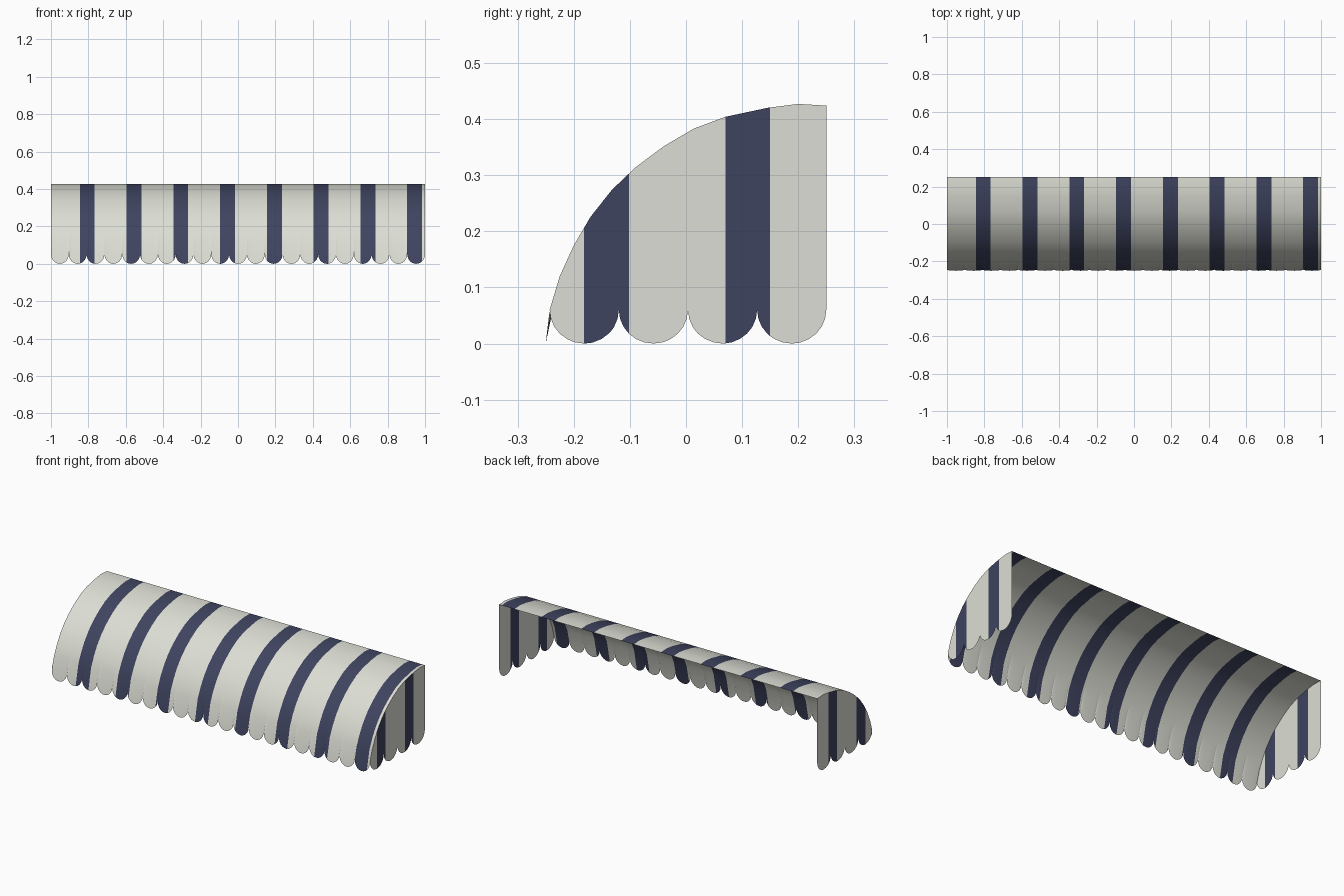
import bpy, bmesh, math

if "Cube" in bpy.data.objects:
    bpy.data.objects.remove(bpy.data.objects["Cube"])

def material(name, col):
    m = bpy.data.materials.new(name)
    m.diffuse_color = (*col, 1)
    m.use_nodes = True
    m.node_tree.nodes["Principled BSDF"].inputs["Base Color"].default_value = m.diffuse_color
    return m

CREAM = material("cream canvas", (0.72, 0.73, 0.66))
NAVY = material("navy stripe", (0.049, 0.057, 0.115))

# side profile of the canopy (y, z), from wall to front lip
PROFILE = [(0.25, 0.424), (0.20, 0.427), (0.145, 0.42), (0.07, 0.404), (0.014, 0.383),
           (-0.039, 0.352), (-0.09, 0.314), (-0.132, 0.274), (-0.17, 0.226),
           (-0.20, 0.175), (-0.225, 0.12), (-0.243, 0.06)]
FRONT_STRIPES = [(-0.846 + 0.25 * k, -0.766 + 0.25 * k) for k in range(8)]
SIDE_STRIPES = [(-0.182, -0.102), (0.07, 0.15)]

def scallop(t, start, width, height):
    """Height of the scalloped hem at position t."""
    u = ((t - start) / width) % 1.0
    if min(u, 1 - u) < 1e-4:
        return height
    return height * (1 - math.sqrt(max(0, 1 - (2 * u - 1) ** 2)))

def columns(start, end, count, extra):
    """Sample positions: rounded scallops plus exact stripe edges."""
    w = (end - start) / count
    pts = [start + w * (i + (1 - math.cos(math.pi * j / 12)) / 2)
           for i in range(count) for j in range(12)] + [end] + list(extra)
    out = []
    for p in sorted(pts):
        if not out or p - out[-1] > 1e-5:
            out.append(p)
    return out

def finish(name, bm, axis, stripes):
    """Colour faces by stripe position and make the object."""
    for f in bm.faces:
        c = f.calc_center_median()[axis]
        f.material_index = int(any(a < c < b for a, b in stripes))
    me = bpy.data.meshes.new(name)
    bm.to_mesh(me)
    bm.free()
    me.materials.append(CREAM)
    me.materials.append(NAVY)
    ob = bpy.data.objects.new(name, me)
    bpy.context.collection.objects.link(ob)
    return ob

# curved canopy with scalloped front hem
bm = bmesh.new()
prev = None
for x in columns(-1, 1, 21, [e for s in FRONT_STRIPES for e in s]):
    z = scallop(x, -1, 2 / 21, 0.052)
    lip_y = -0.25 + 0.007 * z / 0.06
    col = [bm.verts.new((x, *p)) for p in PROFILE[:-1] + [(lip_y, z)]]
    if prev:
        for i in range(len(col) - 1):
            bm.faces.new((prev[i], prev[i + 1], col[i + 1], col[i]))
    prev = col
canopy = finish("canopy", bm, 0, FRONT_STRIPES)
bpy.context.view_layer.objects.active = canopy
canopy.select_set(True)
bpy.ops.object.shade_smooth_by_angle(angle=math.radians(40))

def top_z(y):
    for (y1, z1), (y0, z0) in zip(PROFILE, PROFILE[1:]):
        if y0 - 1e-6 <= y <= y1 + 1e-6:
            return z0 + (z1 - z0) * (y - y0) / (y1 - y0)
    return PROFILE[-1][1]

# flat end panels with four scallops each
for side, name in ((1, "right_end_panel"), (-1, "left_end_panel")):
    bm = bmesh.new()
    prev = None
    extra = [e for s in SIDE_STRIPES for e in s] + [p[0] for p in PROFILE]
    for y in columns(-0.243, 0.25, 4, extra):
        lo = bm.verts.new((side, y, scallop(y, -0.243, 0.493 / 4, 0.06)))
        hi = lo if y < -0.2429 else bm.verts.new((side, y, top_z(y)))
        if prev:
            loop = [prev[0], lo, hi] + ([prev[1]] if prev[1] is not prev[0] else [])
            bm.faces.new(loop if side > 0 else loop[::-1])
        prev = (lo, hi)
    finish(name, bm, 1, SIDE_STRIPES)
